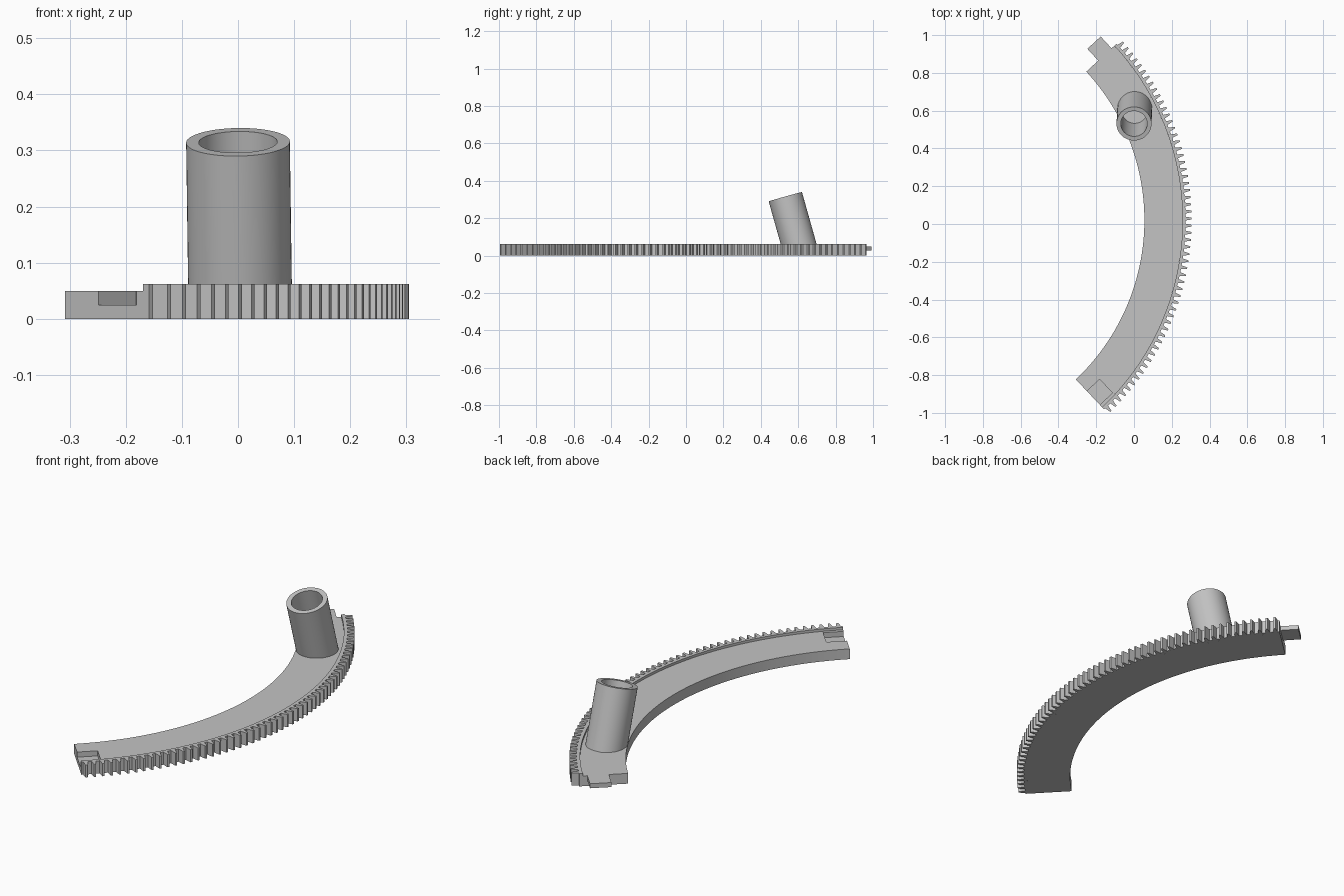
import bpy, bmesh, math
from mathutils import Vector, Matrix

if "Cube" in bpy.data.objects:
    bpy.data.objects.remove(bpy.data.objects["Cube"], do_unlink=True)

CENTRE = Vector((-1.105, 0.02, 0))
A0, A1 = math.radians(-46.6), math.radians(42.7)      # ends of the arc
R_IN, R_RIM, R_ROOT, R_TIP = 1.16, 1.362, 1.378, 1.41
H_BODY, H_RIM = 0.05, 0.062
TEETH = 58

grey = bpy.data.materials.new("plain grey")
grey.use_nodes = True
grey.diffuse_color = (0.55, 0.55, 0.55, 1)
grey.node_tree.nodes["Principled BSDF"].inputs["Base Color"].default_value = grey.diffuse_color


def polar(r, a, z=0.0):
    return CENTRE + Vector((r * math.cos(a), r * math.sin(a), z))


def finish(name, bm):
    bmesh.ops.recalc_face_normals(bm, faces=bm.faces)
    mesh = bpy.data.meshes.new(name)
    bm.to_mesh(mesh)
    bm.free()
    mesh.materials.append(grey)
    ob = bpy.data.objects.new(name, mesh)
    bpy.context.collection.objects.link(ob)
    return ob


def sector(name, inner, outer, height):
    """Solid strip between two matching rows of (radius, angle) points."""
    bm = bmesh.new()
    rows = [[bm.verts.new(polar(r, a, z)) for r, a in row]
            for row, z in ((inner, 0), (outer, 0), (outer, height), (inner, height))]
    for k in range(4):
        p, q = rows[k], rows[(k + 1) % 4]
        for i in range(len(inner) - 1):
            bm.faces.new((p[i], p[i + 1], q[i + 1], q[i]))
    for i in (0, -1):
        bm.faces.new([row[i] for row in rows])
    return finish(name, bm)


def box(name, angle, r0, r1, t0, t1, z0, z1):
    """Box laid out in the radial / tangential frame at an angle."""
    bm = bmesh.new()
    bmesh.ops.create_cube(bm, size=1)
    m = (Matrix.Translation(CENTRE) @ Matrix.Rotation(angle, 4, "Z")
         @ Matrix.Translation(((r0 + r1) / 2, (t0 + t1) / 2, (z0 + z1) / 2))
         @ Matrix.Diagonal((r1 - r0, t1 - t0, z1 - z0, 1)))
    bm.transform(m)
    return finish(name, bm)


def cylinder(name, start, end, radius, sides=24):
    start, end = Vector(start), Vector(end)
    axis = end - start
    bm = bmesh.new()
    bmesh.ops.create_cone(bm, cap_ends=True, segments=sides, radius1=radius,
                          radius2=radius, depth=axis.length)
    bm.transform(Matrix.Translation((start + end) / 2)
                 @ axis.to_track_quat("Z", "Y").to_matrix().to_4x4())
    return finish(name, bm)


def cut(target, cutter):
    mod = target.modifiers.new("cut", "BOOLEAN")
    mod.operation = "DIFFERENCE"
    mod.solver = "EXACT"
    mod.object = cutter
    bpy.context.view_layer.objects.active = target
    bpy.ops.object.modifier_apply(modifier=mod.name)
    bpy.data.objects.remove(cutter, do_unlink=True)


def upright_hole(target, point, radius, z0, z1, sides=24):
    cut(target, cylinder("hole", (point.x, point.y, z0), (point.x, point.y, z1), radius, sides))


# Curved base plate
steps = 90
angles = [A0 + (A1 - A0) * i / steps for i in range(steps + 1)]
base = sector("curved_base", [(R_IN, a) for a in angles], [(R_RIM, a) for a in angles], H_BODY)

# Raised rim with gear teeth
pitch = (A1 - A0) / TEETH
inner, outer = [], []
for i in range(TEETH):
    for f, r in ((0, R_ROOT), (0.22, R_ROOT), (0.38, R_TIP), (0.62, R_TIP), (0.78, R_ROOT)):
        a = A0 + pitch * (i + f)
        inner.append((R_RIM, a))
        outer.append((r, a))
inner.append((R_RIM, A1))
outer.append((R_ROOT, A1))
rim = sector("toothed_rim", inner, outer, H_RIM)

# Joining socket at one end, tab at the other, with screw holes
cut(base, box("socket", A0, 1.246, 1.345, -0.05, 0.092, 0.025, 0.1))
tab = box("joining_tab", A1, 1.246, 1.342, -0.004, 0.085, 0.028, H_BODY)
for r in (1.274, 1.322):
    upright_hole(base, polar(r, math.radians(-44.8)), 0.011, -0.1, 0.1)
    upright_hole(tab, polar(r, math.radians(44.7)), 0.011, -0.1, 0.1)

# Shallow round pockets underneath
for i in range(6):
    upright_hole(base, polar(1.26, math.radians(-40 + 14.85 * i)), 0.052, -0.1, 0.005, 40)

# Small hole under the tube
upright_hole(base, Vector((-0.022, 0.59, 0)), 0.01, -0.1, 0.1)

# Leaning tube with bore and cross pin hole
foot, top = Vector((0.004, 0.612, 0.027)), Vector((0, 0.531, 0.315))
lean = top - foot
tube = cylinder("leaning_tube", foot, top, 0.0925, 64)
cut(tube, cylinder("bore", foot - lean, top + lean, 0.07, 64))
cut(tube, cylinder("pin", (-0.013, 0.35, 0.267), (0.011, 0.75, 0.267), 0.01))

# Shading
for ob in (base, rim, tab, tube):
    bpy.ops.object.select_all(action="DESELECT")
    ob.select_set(True)
    bpy.context.view_layer.objects.active = ob
    bpy.ops.object.shade_smooth_by_angle(angle=math.radians(25))
